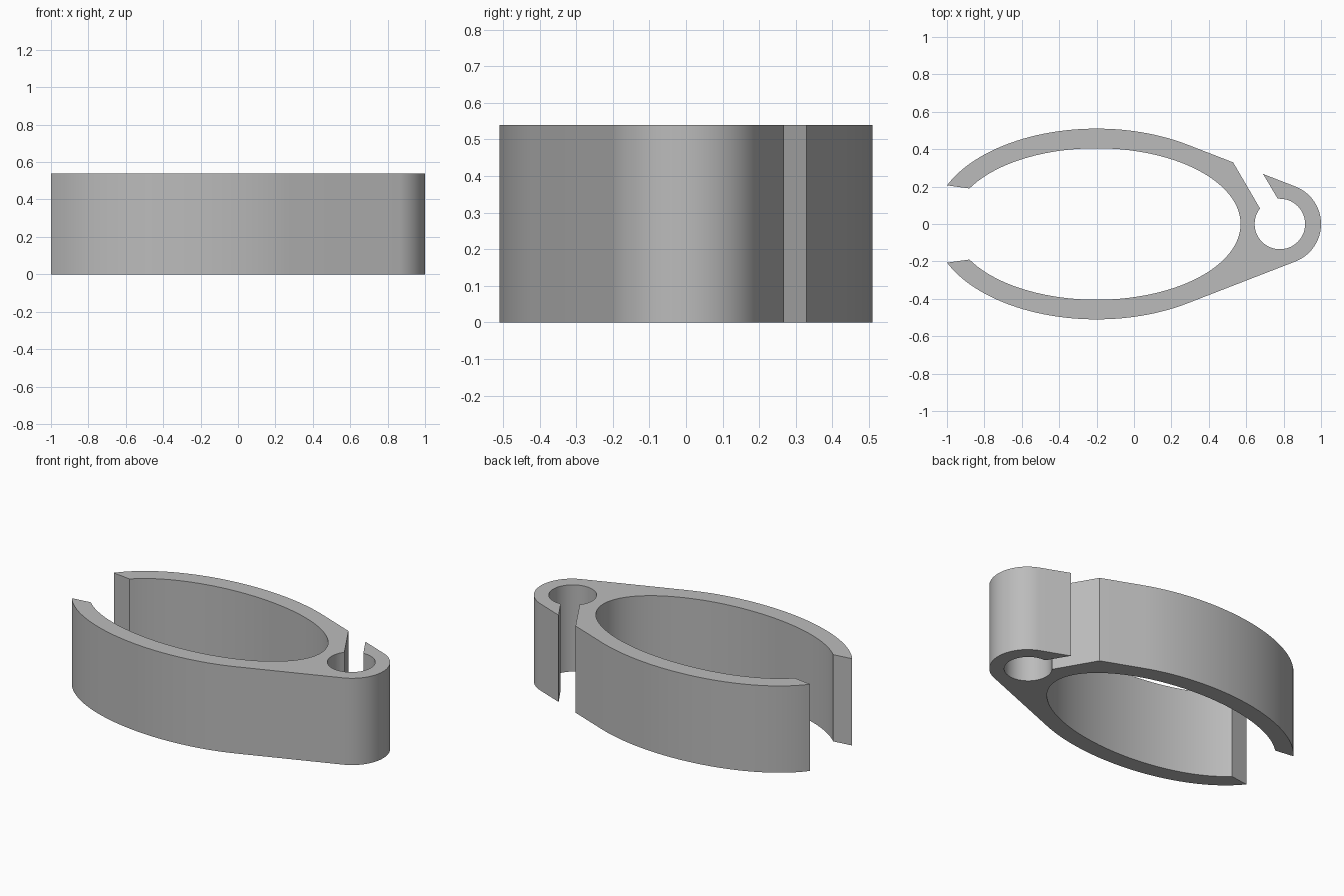
import bpy, bmesh
from math import sin, cos, acos, atan2, hypot, radians, pi

HEIGHT = 0.54
RING_X, OUT_A, OUT_B, IN_A, IN_B = -0.2, 0.875, 0.51, 0.77, 0.405
EYE_X, EYE_R, HOLE_R = 0.785, 0.215, 0.135

cube = bpy.data.objects.get("Cube")
if cube:
    bpy.data.objects.remove(cube, do_unlink=True)


def arc(cx, a, b, start, end, steps):
    """Points on an ellipse centred on the x axis."""
    angles = [start + (end - start) * i / steps for i in range(steps + 1)]
    return [(cx + a * cos(t), b * sin(t)) for t in angles]


def gap(t):
    """Distance between parallel tangents of the eye and the ring."""
    ring = RING_X * cos(t) + hypot(OUT_A * cos(t), OUT_B * sin(t))
    return EYE_X * cos(t) + EYE_R - ring


# Direction of the straight flank that touches both the ring and the eye
low, high = radians(50), radians(85)
for _ in range(40):
    mid = (low + high) / 2
    low, high = (mid, high) if gap(mid) > 0 else (low, mid)
flank = low
ring_touch = atan2(OUT_B * sin(flank), OUT_A * cos(flank))
tip_out = acos((-1 - RING_X) / OUT_A)
tip_in = acos((-0.88 - RING_X) / IN_A)


def flank_point(x):
    reach = EYE_X * cos(flank) + EYE_R
    return (x, (reach - x * cos(flank)) / sin(flank))


# Clip outline: back arm, slot, pin hole, hook, front arm, inner wall
outline = arc(RING_X, OUT_A, OUT_B, tip_out, ring_touch, 40)
outline += [flank_point(0.53)]
outline += arc(0.78, HOLE_R, HOLE_R, radians(142), radians(450), 48)
outline += [(0.767, 0.138), flank_point(0.69)]
outline += arc(EYE_X, EYE_R, EYE_R, flank, -flank, 32)
outline += arc(RING_X, OUT_A, OUT_B, -ring_touch, -tip_out, 40)
outline += arc(RING_X, IN_A, IN_B, -tip_in, tip_in, 90)

# Extrude the outline to full height
bm = bmesh.new()
base = bm.faces.new([bm.verts.new((x, y, 0)) for x, y in outline])
result = bmesh.ops.extrude_face_region(bm, geom=[base], use_keep_orig=True)
top = [v for v in result["geom"] if isinstance(v, bmesh.types.BMVert)]
bmesh.ops.translate(bm, verts=top, vec=(0, 0, HEIGHT))
bmesh.ops.recalc_face_normals(bm, faces=bm.faces)
mesh = bpy.data.meshes.new("clip_body")
bm.to_mesh(mesh)
bm.free()
clip = bpy.data.objects.new("clip_body", mesh)
bpy.context.collection.objects.link(clip)

# Plain grey material
grey = bpy.data.materials.new("plain_grey")
grey.use_nodes = True
color = (0.5, 0.5, 0.5, 1)
grey.diffuse_color = color
grey.node_tree.nodes["Principled BSDF"].inputs["Base Color"].default_value = color
mesh.materials.append(grey)

bpy.context.view_layer.objects.active = clip
clip.select_set(True)
bpy.ops.object.shade_smooth_by_angle(angle=radians(25))
